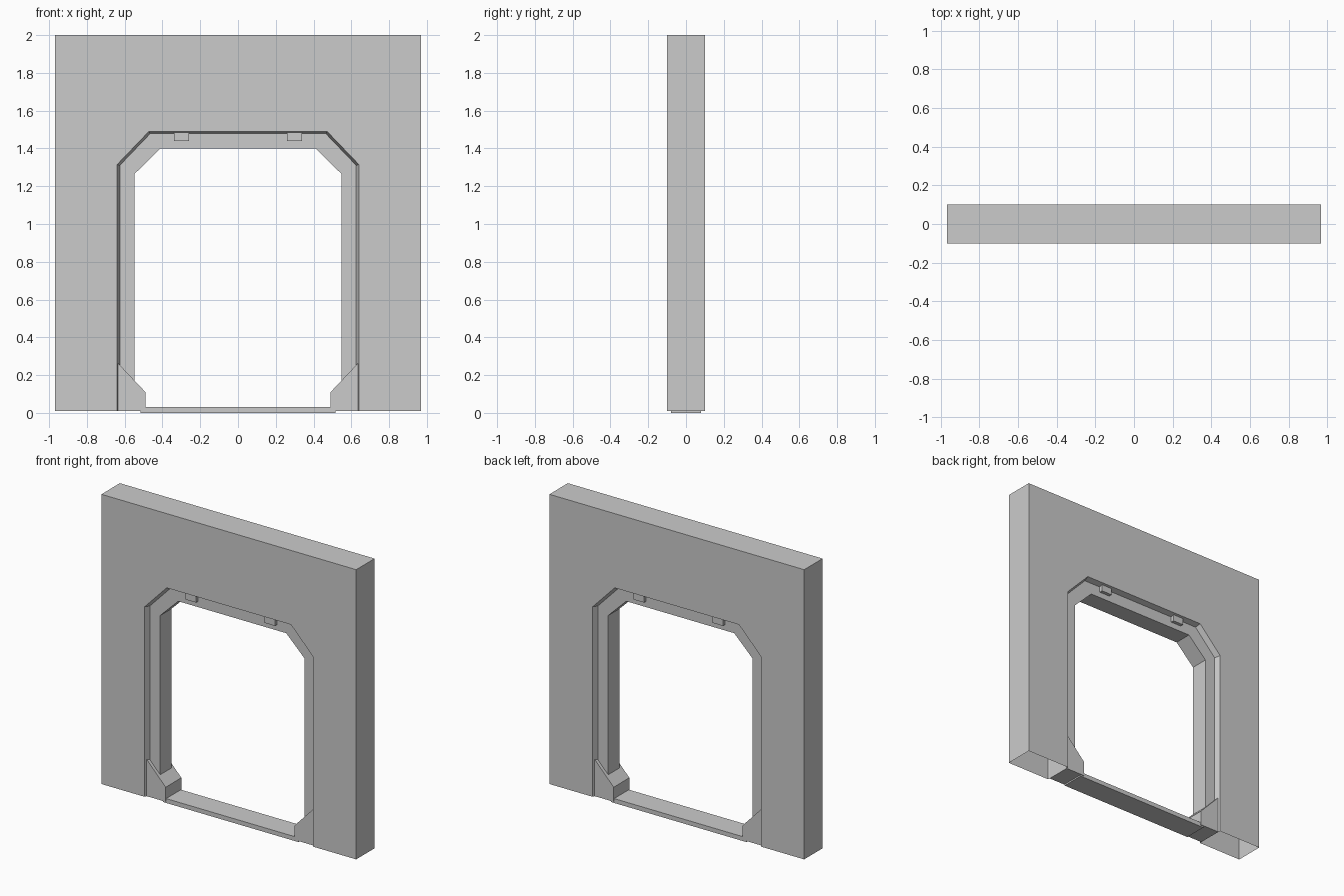
import bpy, bmesh

if "Cube" in bpy.data.objects:
    bpy.data.objects.remove(bpy.data.objects["Cube"])

BASE = 0.01


def finish(bm, name):
    bmesh.ops.recalc_face_normals(bm, faces=bm.faces[:])
    mesh = bpy.data.meshes.new(name)
    bm.to_mesh(mesh)
    bm.free()
    obj = bpy.data.objects.new(name, mesh)
    bpy.context.collection.objects.link(obj)
    return obj


def arch(side, shoulder_z, top_half, top_z, y):
    """Half-octagon door outline, from left foot to right foot."""
    left = [(-side, BASE), (-side, shoulder_z), (-top_half, top_z)]
    right = [(-x, z) for x, z in reversed(left)]
    return [(x, y, z) for x, z in left + right]


def prism(name, profile, y0, y1):
    """Extrude an x-z profile between two depths."""
    bm = bmesh.new()
    face = bm.faces.new([bm.verts.new((x, y0, z)) for x, z in profile])
    out = bmesh.ops.extrude_face_region(bm, geom=[face])
    for v in out["geom"]:
        if isinstance(v, bmesh.types.BMVert):
            v.co.y = y1
    return finish(bm, name)


# Wall with bevelled opening and recessed frame on both sides, open underneath
bm = bmesh.new()
W, D, R = 0.968, 0.1, 0.062
wide = (0.64, 1.315, 0.472, 1.49)
mid = (0.626, 1.31, 0.465, 1.478)
narrow = (0.548, 1.265, 0.41, 1.40)
rails = [(wide, -D), (mid, -R), (narrow, -R), (narrow, R), (mid, R), (wide, D)]
loops = [[bm.verts.new(p) for p in arch(*shape, y)] for shape, y in rails]
for a, b in zip(loops, loops[1:]):
    for i in range(5):
        bm.faces.new((a[i], a[i + 1], b[i + 1], b[i]))
outer = [[bm.verts.new((x, y, z)) for x, z in
          ((-W, BASE), (-W, 2), (W, 2), (W, BASE))] for y in (-D, D)]
for rim, rect in zip((loops[0], loops[-1]), outer):
    bm.faces.new(rect + rim[::-1])
for i in range(3):
    bm.faces.new((outer[0][i], outer[0][i + 1], outer[1][i + 1], outer[1][i]))
finish(bm, "door_wall")

# Threshold
prism("threshold", [(-0.515, 0), (0.515, 0), (0.515, 0.03), (-0.515, 0.03)],
      -0.08, 0.08)

for s, side in ((-1, "left"), (1, "right")):
    # Foot gusset in each lower corner
    foot = [(0.637, BASE), (0.49, BASE), (0.49, 0.11), (0.637, 0.265)]
    prism(side + "_foot_gusset", [(s * x, z) for x, z in foot], -0.085, 0.085)
    # Small blocks under the lintel, front and back
    block = [(0.26, 1.44), (0.34, 1.44), (0.34, 1.487), (0.26, 1.487)]
    for y, face in ((-1, "front"), (1, "back")):
        prism(f"{side}_{face}_lintel_block", [(s * x, z) for x, z in block],
              y * 0.085, y * 0.06)
